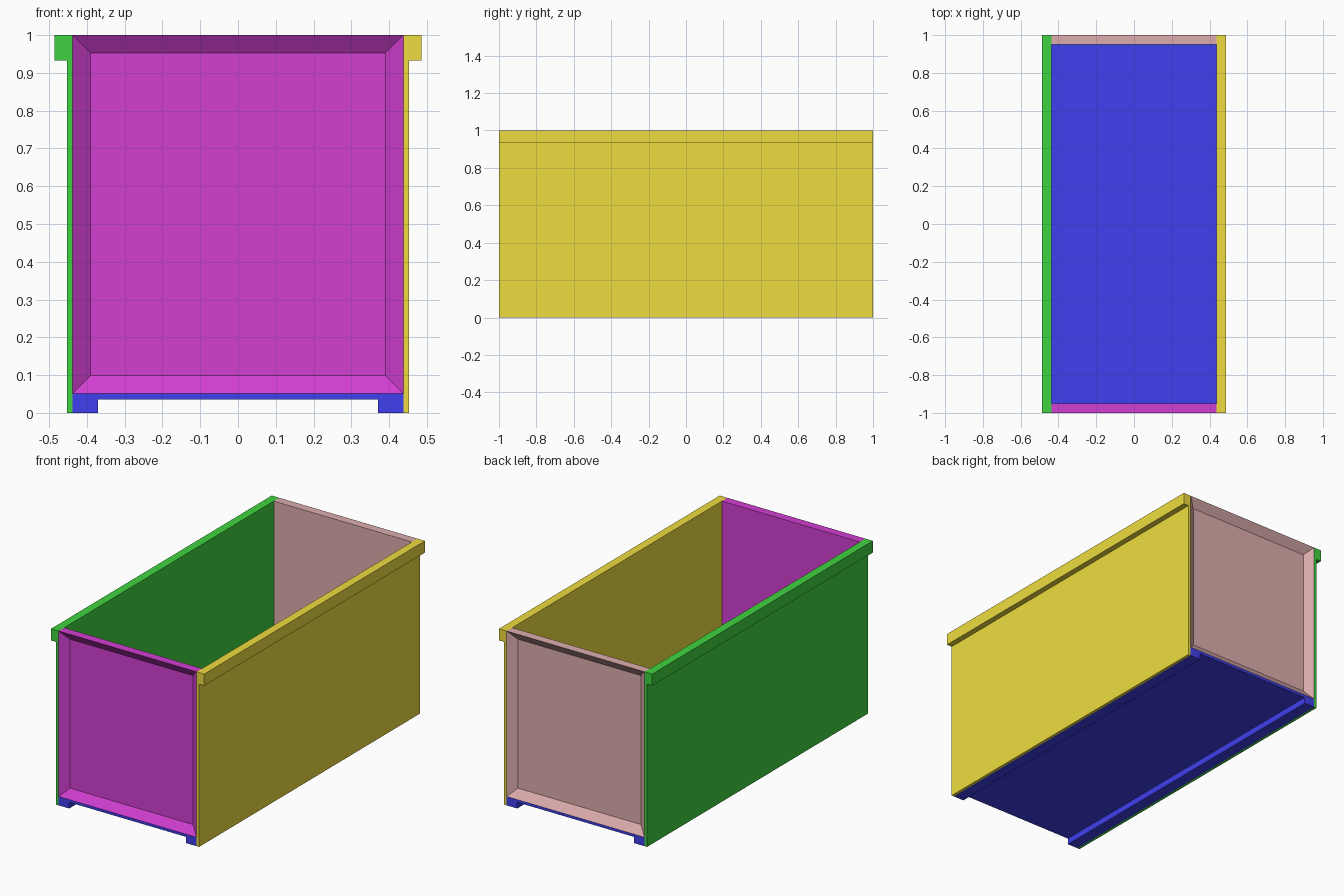
import bpy, bmesh
from mathutils import Matrix, Vector

if "Cube" in bpy.data.objects:
    bpy.data.objects.remove(bpy.data.objects["Cube"])

HALF_W, HALF_L, H = 0.4375, 1.0, 1.0   # inner half width, half length, height
SKIN = 0.0155                          # sheet thickness
FRAME = 0.067                          # rim, runner and border width
FLOOR_Z = 0.051                        # top of the floor


def finish(name, bm, color):
    bmesh.ops.recalc_face_normals(bm, faces=bm.faces)
    mesh = bpy.data.meshes.new(name)
    bm.to_mesh(mesh)
    bm.free()
    mat = bpy.data.materials.new(name + "_paint")
    mat.diffuse_color = (*color, 1)
    mat.use_nodes = True
    mat.node_tree.nodes["Principled BSDF"].inputs["Base Color"].default_value = mat.diffuse_color
    mesh.materials.append(mat)
    obj = bpy.data.objects.new(name, mesh)
    bpy.context.collection.objects.link(obj)
    return obj


def extrude_profile(name, profile, color):
    """Sweep an x-z outline along the full length of the box."""
    bm = bmesh.new()
    face = bm.faces.new([bm.verts.new((x, -HALF_L, z)) for x, z in profile])
    ext = bmesh.ops.extrude_face_region(bm, geom=[face])["geom"]
    verts = [v for v in ext if isinstance(v, bmesh.types.BMVert)]
    bmesh.ops.translate(bm, verts=verts, vec=(0, 2 * HALF_L, 0))
    return finish(name, bm, color)


def end_panel(name, side, color):
    """End wall with a recessed outer panel; side is -1 front, 1 back."""
    thick = 0.05
    bm = bmesh.new()
    bmesh.ops.create_cube(bm, size=1, matrix=Matrix.LocRotScale(
        Vector((0, side * (HALF_L - thick / 2), (H + FLOOR_Z) / 2)), None,
        Vector((2 * HALF_W, thick, H - FLOOR_Z))))
    bm.normal_update()
    outer = max(bm.faces, key=lambda f: f.normal.y * side)
    bmesh.ops.inset_individual(bm, faces=[outer], thickness=FRAME)
    bmesh.ops.translate(bm, verts=outer.verts, vec=(0, -side * (thick - SKIN), 0))
    return finish(name, bm, color)


# Side walls with an outward rim along the top
for name, s, color in (("left_wall", -1, (0.05, 0.65, 0.05)),
                       ("right_wall", 1, (0.86, 0.72, 0.05))):
    a, b, c = HALF_W, HALF_W + SKIN, 0.486
    outline = [(a, 0), (b, 0), (b, H - FRAME), (c, H - FRAME), (c, H), (a, H)]
    extrude_profile(name, [(s * x, z) for x, z in outline], color)

# Floor with a runner under each long edge
half = [(HALF_W, FLOOR_Z), (HALF_W, 0), (HALF_W - FRAME, 0),
        (HALF_W - FRAME, FLOOR_Z - SKIN)]
extrude_profile("floor", half + [(-x, z) for x, z in reversed(half)],
                (0.05, 0.05, 0.86))

# Recessed end walls
end_panel("front_wall", -1, (0.65, 0.05, 0.65))
end_panel("back_wall", 1, (0.73, 0.42, 0.42))
